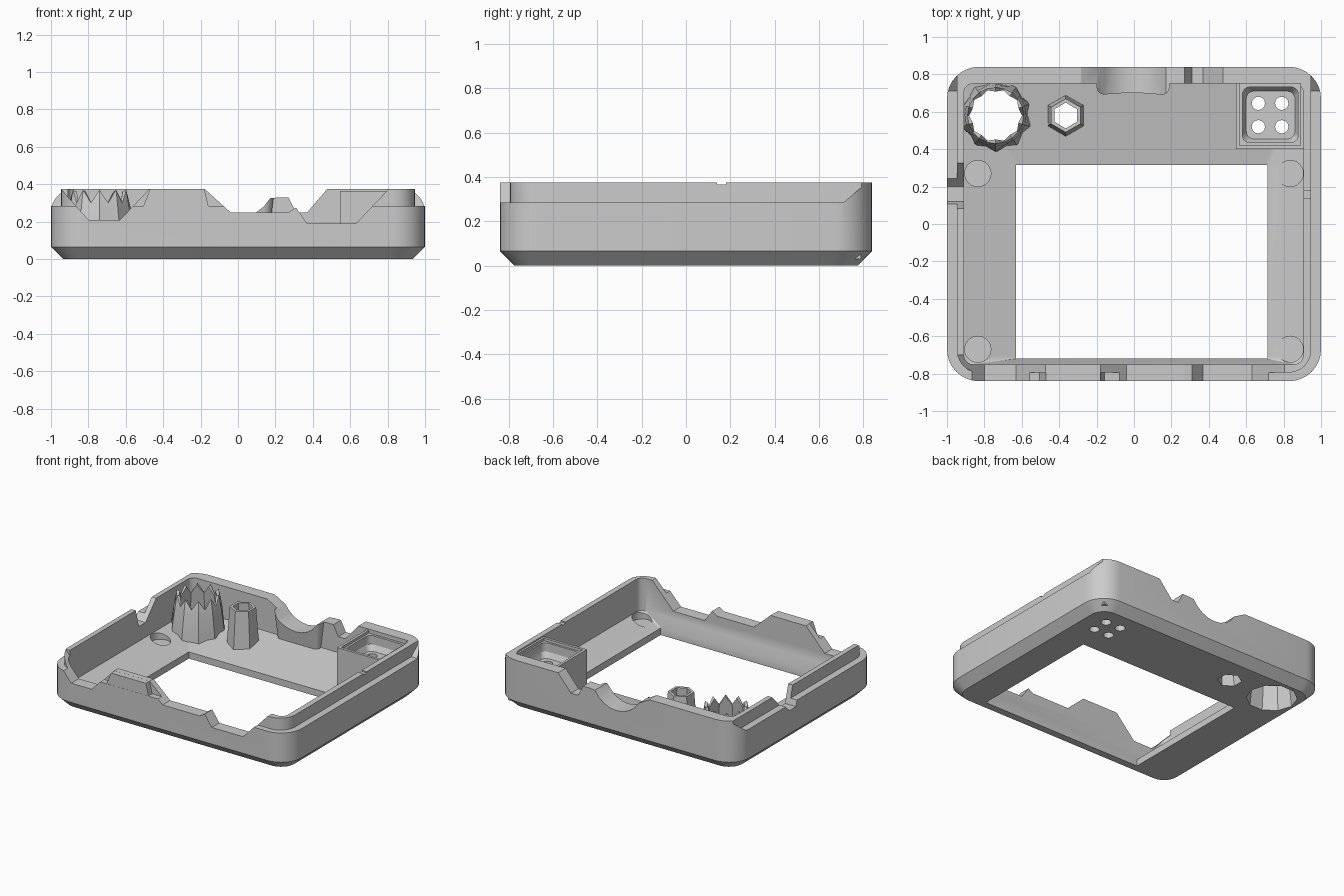
import bpy, bmesh
from math import pi, sin, cos

cube = bpy.data.objects.get("Cube")
if cube:
    bpy.data.objects.remove(cube)

gray = bpy.data.materials.new("plain_gray")
gray.use_nodes = True
gray.diffuse_color = (0.6, 0.6, 0.6, 1)
gray.node_tree.nodes["Principled BSDF"].inputs["Base Color"].default_value = (0.6, 0.6, 0.6, 1)


def loft(name, rings):
    """Closed solid through a stack of point rings."""
    bm = bmesh.new()
    loops = [[bm.verts.new(p) for p in ring] for ring in rings]
    n = len(loops[0])
    for low, high in zip(loops, loops[1:]):
        for i in range(n):
            j = (i + 1) % n
            bm.faces.new((low[i], low[j], high[j], high[i]))
    bm.faces.new(loops[0][::-1])
    bm.faces.new(loops[-1])
    bmesh.ops.recalc_face_normals(bm, faces=bm.faces)
    mesh = bpy.data.meshes.new(name)
    bm.to_mesh(mesh)
    bm.free()
    mesh.materials.append(gray)
    obj = bpy.data.objects.new(name, mesh)
    bpy.context.collection.objects.link(obj)
    return obj


def rounded(x0, x1, y0, y1, r, z, steps=8):
    corners = ((x1 - r, y1 - r), (x0 + r, y1 - r), (x0 + r, y0 + r), (x1 - r, y0 + r))
    return [(cx + r * cos((q + k / steps) * pi / 2), cy + r * sin((q + k / steps) * pi / 2), z)
            for q, (cx, cy) in enumerate(corners) for k in range(steps + 1)]


def circle(x, y, r, z, n, turn=0.0):
    return [(x + r * cos(turn + 2 * pi * i / n), y + r * sin(turn + 2 * pi * i / n), z) for i in range(n)]


def box(name, x0, x1, y0, y1, z0, z1):
    return loft(name, [[(x0, y0, z), (x1, y0, z), (x1, y1, z), (x0, y1, z)] for z in (z0, z1)])


def cone(name, x, y, r0, r1, z0, z1, n, turn=0.0):
    return loft(name, [circle(x, y, r0, z0, n, turn), circle(x, y, r1, z1, n, turn)])


def prism(name, profile, a, b, along="y"):
    """Extrude a side profile (position, height) along one axis."""
    if along == "y":
        return loft(name, [[(u, d, z) for u, z in profile] for d in (a, b)])
    return loft(name, [[(d, u, z) for u, z in profile] for d in (a, b)])


def combine(target, tool, operation):
    mod = target.modifiers.new("bool", "BOOLEAN")
    mod.operation, mod.solver, mod.object = operation, "EXACT", tool
    graph = bpy.context.evaluated_depsgraph_get()
    mesh = bpy.data.meshes.new_from_object(target.evaluated_get(graph))
    target.modifiers.clear()
    target.data = mesh
    bpy.data.objects.remove(tool)


def cut(tool):
    combine(case, tool, "DIFFERENCE")


def add(tool):
    combine(case, tool, "UNION")


# Outer shell with chamfered underside
case = loft("case_shell", [
    rounded(-.935, .935, -.775, .775, .11, 0),
    rounded(-1, 1, -.84, .84, .17, .065),
    rounded(-1, 1, -.84, .84, .17, .375)])

# Cavity with floor rising gently to the walls
cut(loft("cavity", [
    rounded(-.63, .71, -.72, .315, .01, .05),
    rounded(-.91, .905, -.75, .75, .05, .13),
    rounded(-.91, .905, -.75, .75, .05, .6)]))
cut(box("window", -.63, .715, -.72, .315, -.2, .6))

# Stepped ledge around the sides and front, ramping up to the back wall
lip = [(-.947, None)]
lip += [(-.827 - .12 * cos(k * pi / 12), -.675 - .12 * sin(k * pi / 12)) for k in range(7)]
lip += [(.827 + .12 * sin(k * pi / 12), -.675 - .12 * cos(k * pi / 12)) for k in range(7)]
lip += [(.947, None), (1.1, None), (1.1, -1), (-1.1, -1), (-1.1, None)]
cut(loft("ledge_cut", [[(x, end if y is None else y, z) for x, y in lip]
                       for z, end in ((.285, .71), (.385, .83))]))

# Full height tab on the front wall
add(prism("front_tab", [(-.52, .25), (-.15, .25), (-.18, .3745), (-.47, .3745)], -.839, -.77))

# Corner pads sunk into the sloped floor
for x in (-.835, .835):
    for y in (.27, -.67):
        cut(cone("pad_cut", x, y, .07, .07, .075, .25, 24))

# Tray block
add(box("tray_block", .545, .93, .40, .79, .03, .365))
cut(box("tray_step", .565, .89, .42, .75, .345, .5))
cut(loft("tray_pocket", [rounded(.60, .86, .455, .71, .04, .24),
                         rounded(.58, .878, .435, .732, .04, .28),
                         rounded(.58, .878, .435, .732, .04, .5)]))
for x in (.665, .79):
    for y in (.52, .645):
        cut(cone("tray_hole", x, y, .036, .036, -.1, .5, 12))

# Large flared post with a toothed rim
px, py = -.74, .58
base = [circle(px, py, r, z, 20) for r, z in ((.2, .03), (.165, .28))]
rim = [(x, y, .37 if i % 2 else .30) for i, (x, y, _) in enumerate(circle(px, py, .15, 0, 20))]
base[0] = [(px + (x - px) * (1 if i % 2 else .87), py + (y - py) * (1 if i % 2 else .87), z)
           for i, (x, y, z) in enumerate(base[0])]
add(loft("large_post", base + [rim, circle(px, py, .05, .32, 20)]))
cut(cone("large_bore", px, py, .178, .125, -.03, .45, 10))

# Small six sided post
add(cone("small_post", -.365, .58, .115, .09, .03, .36, 6, pi / 6))
cut(cone("small_bore", -.365, .58, .085, .065, -.03, .45, 6, pi / 6))

# Rounded cup on the inside of the back wall
add(loft("back_cup", [rounded(-.18, .16, .72, .8, .03, .08),
                      rounded(-.2, .19, .685, .8, .05, .33)]))

# Openings in the walls
front_left = [(-.96, .39), (-.80, .21), (-.63, .21), (-.46, .39)]
front_right = [(-.195, .39), (-.04, .25), (.27, .25), (.31, .275), (.37, .19), (.63, .19), (.82, .39)]
for profile in (front_left, front_right):
    cut(prism("front_notch", profile, -1, -.7))
arc = [(-.31, .39)] + [(-.01 - .21 * cos(a * pi / 12), .43 - .21 * sin(a * pi / 12)) for a in range(2, 11)]
cut(prism("back_notch", arc + [(.22, .33), (.27, .33), (.31, .25), (.37, .25), (.49, .39)], .66, 1))
cut(prism("side_notch", [(.08, .39), (.12, .24), (.20, .24), (.34, .39)], -1.1, -.88, "x"))
cut(prism("side_groove", [(.14, .39), (.14, .365), (.18, .365), (.18, .39)], .88, 1.1, "x"))

# Smooth the rounded corners, keep edges crisp
bpy.ops.object.select_all(action="DESELECT")
case.select_set(True)
bpy.context.view_layer.objects.active = case
bpy.ops.object.shade_smooth_by_angle(angle=pi / 7)
